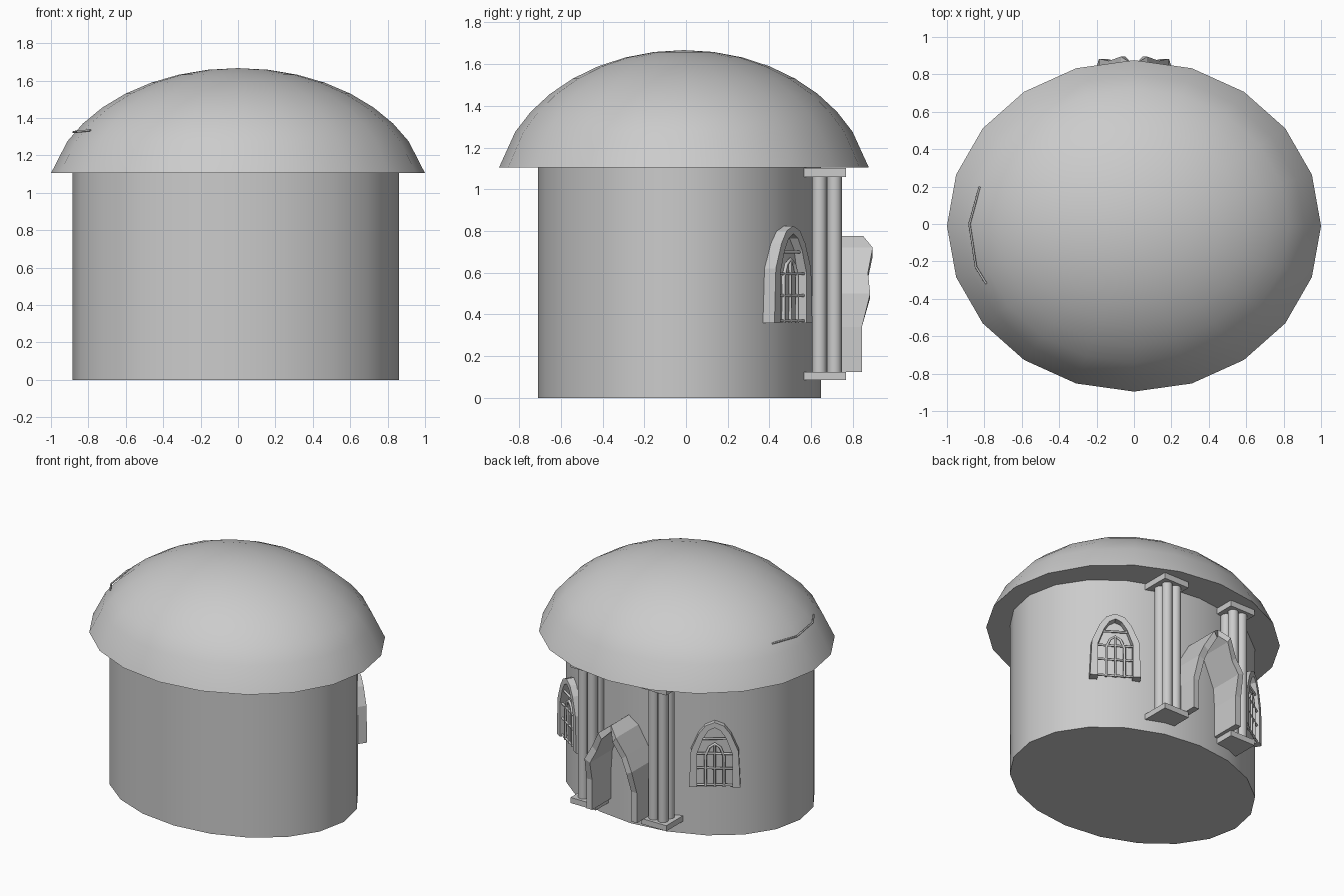
import bpy, bmesh, math
from mathutils import Vector, Matrix

if "Cube" in bpy.data.objects:
    bpy.data.objects.remove(bpy.data.objects["Cube"])


def make(name, verts, faces, smooth=None):
    me = bpy.data.meshes.new(name)
    me.from_pydata([tuple(v) for v in verts], [], faces)
    bm = bmesh.new()
    bm.from_mesh(me)
    bmesh.ops.recalc_face_normals(bm, faces=bm.faces)
    bm.to_mesh(me)
    bm.free()
    ob = bpy.data.objects.new(name, me)
    bpy.context.collection.objects.link(ob)
    if smooth:
        bpy.ops.object.select_all(action='DESELECT')
        ob.select_set(True)
        bpy.context.view_layer.objects.active = ob
        bpy.ops.object.shade_smooth_by_angle(angle=math.radians(smooth))
    return ob


def lathe(name, rings, cx, cy, ratio, n, smooth, tip=None):
    """Stack elliptical rings (radius, z), capped flat below and by a tip or flat above."""
    verts, faces = [], []
    for r, z in rings:
        for i in range(n):
            a = 2 * math.pi * i / n
            verts.append((cx + r * math.cos(a), cy + r * ratio * math.sin(a), z))
    for k in range(len(rings) - 1):
        for i in range(n):
            j = (i + 1) % n
            faces.append((k * n + i, k * n + j, k * n + n + j, k * n + n + i))
    faces.append(tuple(range(n)))
    last = (len(rings) - 1) * n
    if tip is None:
        faces.append(tuple(range(last, last + n)))
    else:
        verts.append((cx, cy, tip))
        faces += [(last + i, last + (i + 1) % n, len(verts) - 1) for i in range(n)]
    return make(name, verts, faces, smooth)


def box(name, x, y, z, sx, sy, sz):
    v = [(x + a * sx / 2, y + b * sy / 2, z + c * sz / 2)
         for a in (-1, 1) for b in (-1, 1) for c in (-1, 1)]
    f = [(0, 1, 3, 2), (4, 5, 7, 6), (0, 1, 5, 4), (2, 3, 7, 6), (0, 2, 6, 4), (1, 3, 7, 5)]
    return make(name, v, f)


def arch(name, outer, inner, back):
    """Solid arch frame from half profiles of (x, z, front y), mirrored over x."""
    def full(h):
        return h + [(-x, z, y) for x, z, y in reversed(h[:-1])]
    verts, faces = [], []
    o, i = full(outer), full(inner)
    for p, q in zip(o, i):
        verts += [(p[0], p[2], p[1]), (q[0], q[2], q[1]),
                  (q[0], back, q[1]), (p[0], back, p[1])]
    n = len(o)
    for k in range(n - 1):
        for s in range(4):
            t = (s + 1) % 4
            faces.append((4 * k + s, 4 * k + t, 4 * k + 4 + t, 4 * k + 4 + s))
    faces += [(0, 1, 2, 3), tuple(range(4 * n - 4, 4 * n))]
    return make(name, verts, faces)


def bar(name, pts, radius):
    cu = bpy.data.curves.new(name, 'CURVE')
    cu.dimensions = '3D'
    cu.bevel_depth = radius
    cu.bevel_resolution = 1
    cu.use_fill_caps = True
    sp = cu.splines.new('POLY')
    sp.points.add(len(pts) - 1)
    for p, c in zip(sp.points, pts):
        p.co = (*c, 1)
    ob = bpy.data.objects.new(name, cu)
    bpy.context.collection.objects.link(ob)
    return ob


# round wall and domed roof
lathe("wall", [(0.873, 0), (0.873, 1.105)], -0.0125, -0.031, 0.777, 20, 30)
angles = [77.5] + [63 - 9 * i for i in range(7)]
rings = [(1.0 if a == 77.5 else 1.024 * math.sin(math.radians(a)),
          0.95 + 0.717 * math.cos(math.radians(a))) for a in angles]
rings[0] = (1.0, 1.105)
lathe("roof_dome", rings, 0, -0.01, 0.886, 20, 30, tip=1.667)

# crack line on the roof
bar("roof_crack", [(-0.825, 0.2, 1.335), (-0.88, 0, 1.325),
                   (-0.845, -0.23, 1.328), (-0.79, -0.32, 1.335)], 0.006)

# clustered pillars beside the door
for s in (-1, 1):
    px, py = 0.28 * s, 0.666
    box("pillar_base", px, py, 0.105, 0.2, 0.2, 0.04)
    box("pillar_capital", px, py, 1.08, 0.2, 0.2, 0.042)
    for dx in (-0.036, 0.036):
        for dy in (-0.036, 0.036):
            lathe("pillar_shaft", [(0.035, 0.12), (0.035, 1.065)],
                  px + dx, py + 0.01 + dy, 1, 12, 40)

# wavy pointed door surround
arch("door_surround",
     [(0.2, 0.125, 0.843), (0.2, 0.34, 0.843), (0.187, 0.5, 0.883),
      (0.135, 0.6, 0.872), (0.07, 0.72, 0.895), (0, 0.775, 0.85)],
     [(0.155, 0.125, 0.843), (0.155, 0.34, 0.843), (0.145, 0.48, 0.883),
      (0.1, 0.57, 0.872), (0.045, 0.68, 0.895), (0, 0.73, 0.85)], 0.6)

# arched windows with grilles
for s in (-1, 1):
    parts = [arch("window_frame",
                  [(0.167, 0.36, 0), (0.155, 0.62, 0), (0.105, 0.74, 0),
                   (0.06, 0.80, 0), (0, 0.825, 0)],
                  [(0.115, 0.36, 0), (0.115, 0.6, 0), (0.075, 0.71, 0),
                   (0.04, 0.765, 0), (0, 0.787, 0)], -0.13)]
    d = -0.018
    for z, w in ((0.37, 0.12), (0.49, 0.12), (0.595, 0.118), (0.70, 0.08)):
        parts.append(bar("window_crossbar", [(-w, d, z), (w, d, z)], 0.008))
    parts.append(bar("window_inner_arch",
                     [(-0.06, d, 0.36), (-0.06, d, 0.58), (-0.035, d, 0.64), (0, d, 0.665),
                      (0.035, d, 0.64), (0.06, d, 0.58), (0.06, d, 0.36)], 0.009))
    parts.append(bar("window_upright", [(0, d, 0.36), (0, d, 0.66)], 0.008))
    place = Matrix.Translation((0.588 * s, 0.515, 0)) @ Matrix.Rotation(math.radians(-33 * s), 4, 'Z')
    for p in parts:
        p.matrix_world = place
